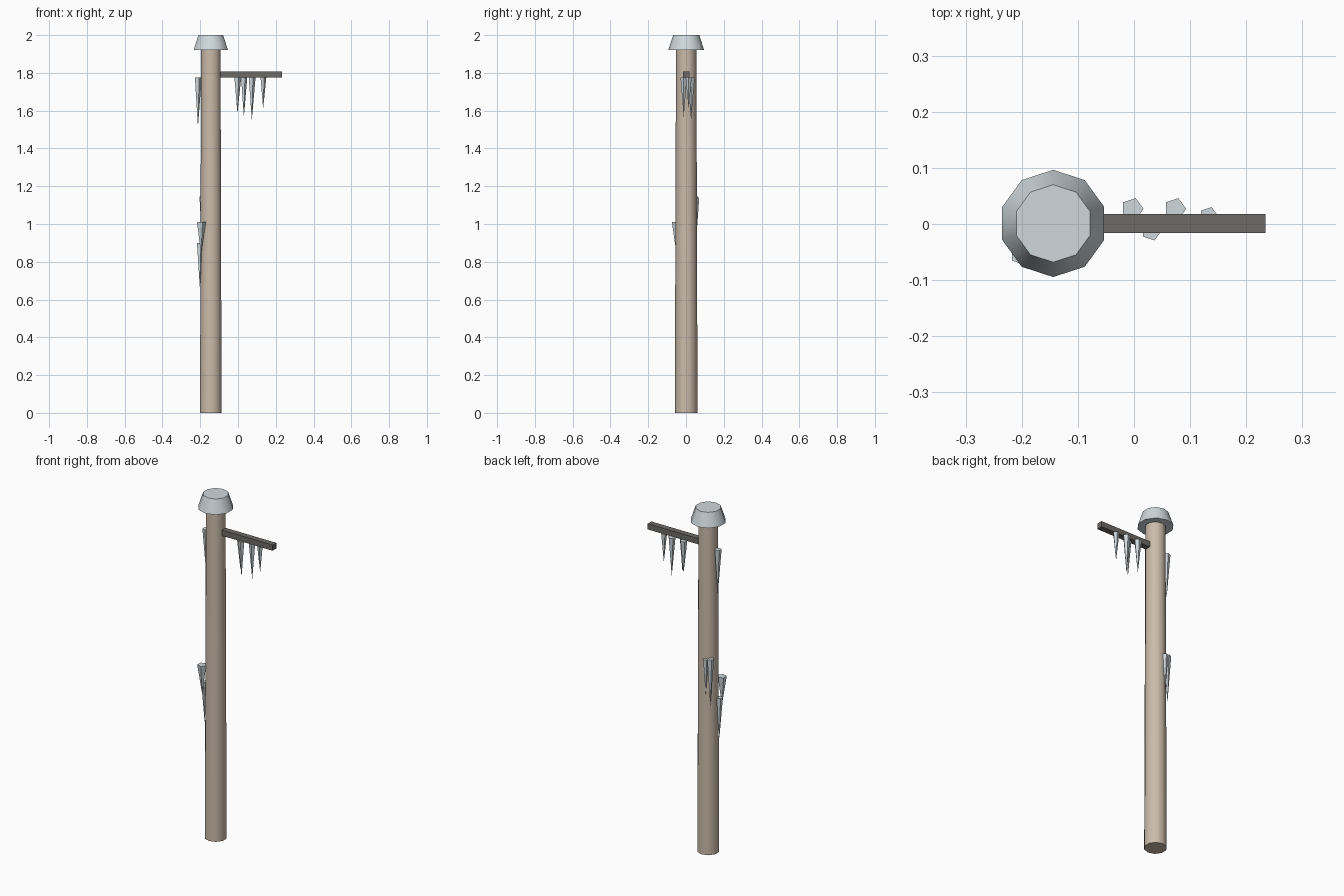
import bpy
import math
from mathutils import Matrix

if "Cube" in bpy.data.objects:
    bpy.data.objects.remove(bpy.data.objects["Cube"])


def material(name, rgb):
    m = bpy.data.materials.new(name)
    m.diffuse_color = (*rgb, 1.0)
    m.use_nodes = True
    m.node_tree.nodes["Principled BSDF"].inputs["Base Color"].default_value = m.diffuse_color
    return m


WOOD = material("pale wood", (0.60, 0.50, 0.40))
DARK = material("dark wood", (0.155, 0.145, 0.135))
ICE = material("pale ice", (0.62, 0.69, 0.72))


def finish(name, mat, angle):
    ob = bpy.context.object
    ob.name = name
    ob.data.materials.append(mat)
    bpy.ops.object.shade_smooth_by_angle(angle=math.radians(angle))
    return ob


def frustum(name, mat, x, y, z0, z1, r0, r1, sides, turn=0.0, angle=42):
    """Upright tapered prism; the first corner lies at 'turn' degrees from +x."""
    bpy.ops.mesh.primitive_cone_add(vertices=sides, radius1=r0, radius2=r1,
                                    depth=z1 - z0, location=(x, y, (z0 + z1) / 2))
    ob = finish(name, mat, angle)
    # primitive corners start at +y
    ob.data.transform(Matrix.Rotation(math.radians(turn - 90), 4, 'Z'))
    return ob


PX, PY = -0.144, 0.001

# Pole and snow cap
frustum("pole", WOOD, PX, PY, 0.0, 1.95, 0.060, 0.054, 10, 90)
frustum("snow_cap", ICE, PX, PY, 1.92, 2.0, 0.0955, 0.069, 10, 90)

# Square arm reaching sideways from the pole
bpy.ops.mesh.primitive_cube_add(size=1, location=(0.057, 0.001, 1.791))
bpy.context.object.scale = (0.354, 0.034, 0.033)
bpy.ops.object.transform_apply(location=False, rotation=False, scale=True)
finish("arm", DARK, 30)

# Icicles: x, y, top z, tip z, radius
icicles = [
    # under the arm
    (-0.003, 0.027, 1.776, 1.585, 0.020),
    (0.031, -0.012, 1.776, 1.565, 0.018),
    (0.073, 0.027, 1.776, 1.550, 0.020),
    (0.133, 0.014, 1.776, 1.610, 0.017),
    # along the pole
    (-0.212, 0.010, 1.775, 1.515, 0.020),
    (-0.188, 0.045, 1.145, 0.865, 0.020),
    (-0.165, 0.055, 1.140, 0.930, 0.016),
    (-0.196, -0.050, 1.010, 0.840, 0.026),
    (-0.202, -0.018, 0.900, 0.660, 0.019),
]
for i, (x, y, top, tip, r) in enumerate(icicles):
    frustum(f"icicle_{i + 1}", ICE, x, y, tip, top, 0.0, r, 5, 0, 30)
